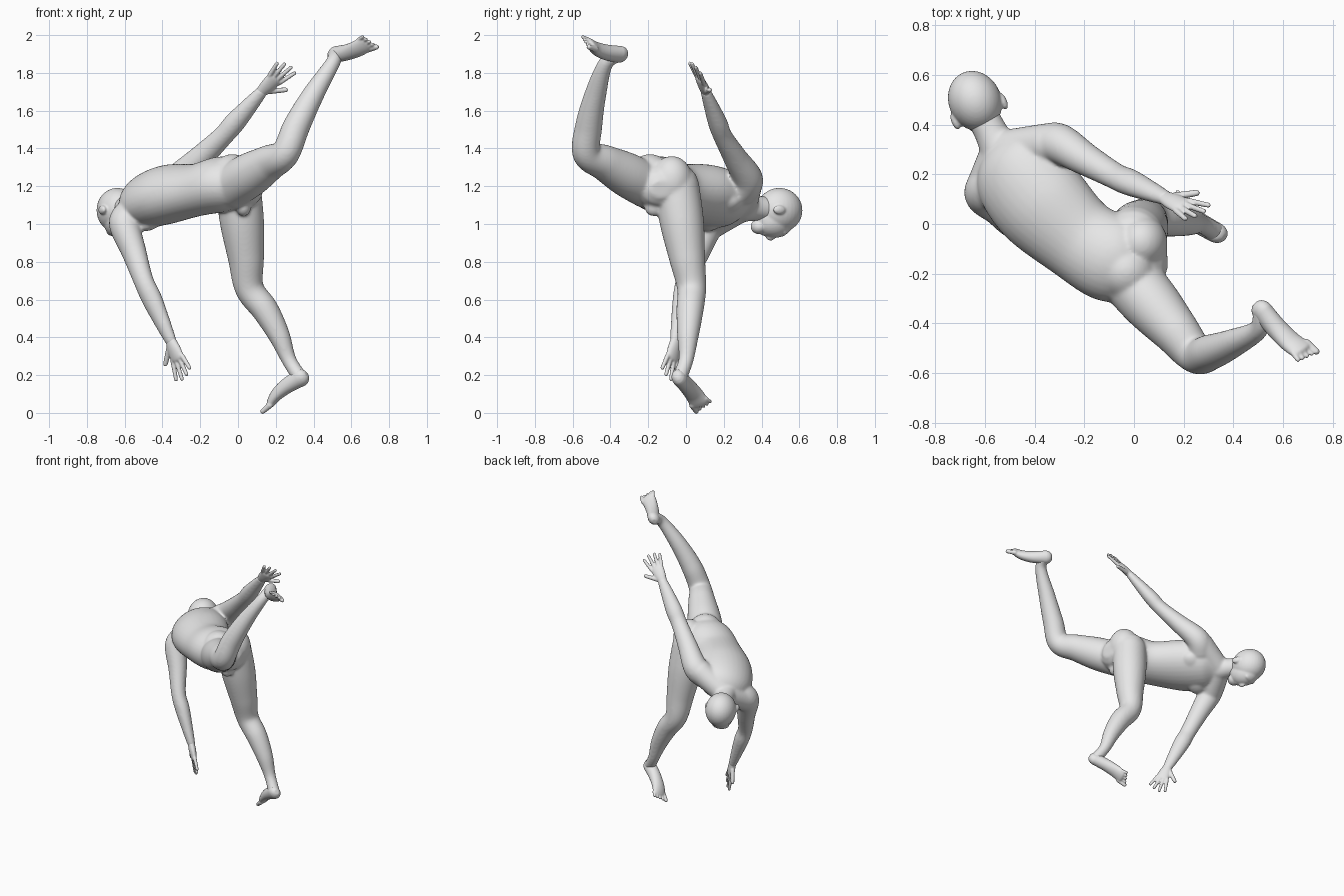
import bpy, bmesh
from math import sin, cos, pi
from mathutils import Vector as V, Matrix

cube = bpy.data.objects.get("Cube")
if cube:
    bpy.data.objects.remove(cube)

bm = bmesh.new()
SEGMENTS = 32
STEPS = 8

# Plain grey
grey = (.8, .8, .8, 1)
material = bpy.data.materials.new("plain grey")
material.use_nodes = True
material.diffuse_color = grey
material.node_tree.nodes["Principled BSDF"].inputs["Base Color"].default_value = grey


def spline(values, i, t):
    """Smooth curve through points or numbers."""
    last = len(values) - 1
    a, b, c, d = (values[min(max(k, 0), last)] for k in range(i - 1, i + 3))
    start, end = (c - a) / 2, (d - b) / 2
    return b + start * t + (3 * (c - b) - 2 * start - end) * t**2 + (2 * (b - c) + start + end) * t**3


def tube(points, radii, side, side_end=None, flat=1, flat_end=None):
    """Closed round-ended tube, wide along side and flattened across it."""
    side_end = side_end or side
    flat_end = flat_end or flat
    spans = [(i, k / STEPS) for i in range(len(points) - 1) for k in range(STEPS)]
    path = [spline(points, i, t) for i, t in spans] + [points[-1]]
    widths = [spline(radii, i, t) for i, t in spans] + [radii[-1]]
    last = len(path) - 1
    rings = []

    def ring(i, shift, scale):
        along = (path[min(i + 1, last)] - path[max(i - 1, 0)]).normalized()
        wide = side.lerp(side_end, i / last)
        wide = (wide - along * wide.dot(along)).normalized()
        deep = along.cross(wide)
        flatness = flat + (flat_end - flat) * i / last
        center = path[i] + along * shift * widths[i] * flatness
        angles = [2 * pi * k / SEGMENTS for k in range(SEGMENTS)]
        rings.append([bm.verts.new(center + (wide * cos(a) + deep * sin(a) * flatness)
                                   * widths[i] * scale) for a in angles])

    caps = [pi / 8 * k for k in range(1, 4)]
    for angle in reversed(caps):
        ring(0, -sin(angle), cos(angle))
    for i in range(last + 1):
        ring(i, 0, 1)
    for angle in caps:
        ring(last, sin(angle), cos(angle))
    for low, high in zip(rings, rings[1:]):
        for k in range(SEGMENTS):
            bm.faces.new((low[k - 1], low[k], high[k], high[k - 1]))
    bm.faces.new(rings[0][::-1])
    bm.faces.new(rings[-1])


def ball(center, radii, x=V((1, 0, 0)), y=V((0, 1, 0))):
    """Ellipsoid with its first two radii along x and y."""
    x = x.normalized()
    y = (y - x * y.dot(x)).normalized()
    turn = Matrix((x, y, x.cross(y))).transposed().to_4x4()
    place = Matrix.Translation(center) @ turn @ Matrix.Diagonal((*radii, 1))
    bmesh.ops.create_uvsphere(bm, u_segments=32, v_segments=20, radius=1, matrix=place)


def skin(name, voxel, smoothing):
    """Fuse the parts made so far into one smooth object."""
    bmesh.ops.recalc_face_normals(bm, faces=bm.faces[:])
    mesh = bpy.data.meshes.new(name)
    bm.to_mesh(mesh)
    bm.clear()
    mesh.materials.append(material)
    part = bpy.data.objects.new(name, mesh)
    bpy.context.collection.objects.link(part)
    remesh = part.modifiers.new("fuse", 'REMESH')
    remesh.mode = 'VOXEL'
    remesh.voxel_size = voxel
    remesh.use_smooth_shade = True
    soften = part.modifiers.new("soften", 'SMOOTH')
    soften.factor = .5
    soften.iterations = smoothing


def digit(start, direction, length, radius, side):
    end = start + direction.normalized() * length
    tube([start, end], [radius, radius * .8], side)


def hand(wrist, reach, thumb):
    """Palm, four spread fingers and a thumb."""
    reach, thumb = reach.normalized(), thumb.normalized()
    knuckles = wrist + reach * .1
    tube([wrist, wrist.lerp(knuckles, .5), knuckles], [.032, .042, .046],
         thumb, flat=.75, flat_end=.4)
    for spread, length in zip((-1.5, -.5, .5, 1.5), (.08, .1, .11, .1)):
        digit(knuckles + thumb * .025 * spread, reach + thumb * .17 * spread,
              length, .013, thumb)
    digit(wrist + (reach + thumb) * .03, reach + thumb, .09, .016, thumb)


def arm(socket, shoulder, elbow, wrist, side):
    points = [socket, shoulder, shoulder.lerp(elbow, .5), elbow,
              elbow.lerp(wrist, .3), elbow.lerp(wrist, .7), wrist]
    tube(points, [.09, .085, .068, .056, .058, .046, .034], side, flat_end=.8)


def foot(heel, ball_of_foot, across, big_toe):
    """Sole, instep and five toes; big_toe is its side along across."""
    across = across.normalized()
    forward = (ball_of_foot - heel).normalized()
    lift = across.cross(forward) * .015
    tube([heel, heel.lerp(ball_of_foot, .4) + lift, heel.lerp(ball_of_foot, .75) + lift,
          ball_of_foot], [.04, .044, .049, .053], across, flat=1.2, flat_end=.4)
    inner = across * big_toe
    for k in range(5):
        root = ball_of_foot + inner * (.04 - .021 * k) - forward * .01
        digit(root, forward - inner * .08 * (k - 1), .055 - .005 * k,
              .0115 if k else .017, across)


def leg(hip, knee, ankle, heel, bow, across):
    points = [hip, hip.lerp(knee, .35), hip.lerp(knee, .7), knee,
              knee.lerp(ankle, .3) + bow, knee.lerp(ankle, .65) + bow, ankle, heel]
    tube(points, [.12, .117, .096, .077, .072, .058, .04, .04], across)


# Torso, from pelvis to neck, twisting towards the lower shoulder
hips, chest = V((-.55, -.8, 0)), V((-.7, -.5, -.45))
tail, pelvis = V((.02, -.14, 1.2)), V((-.08, -.14, 1.21))
waist, ribs = V((-.22, -.06, 1.18)), V((-.38, .09, 1.155))
shoulders, nape = V((-.49, .23, 1.12)), V((-.54, .3, 1.09))
tube([tail, pelvis, waist, ribs, shoulders, nape], [.14, .178, .173, .2, .18, .1],
     hips, chest, flat=.86, flat_end=.72)
spine = nape - pelvis
front = chest.cross(spine).normalized()
for side in (-1, 1):
    pectoral = ribs.lerp(shoulders, .5) + front * .09 + chest * .09 * side
    ball(pectoral, (.085, .07, .045), chest, spine)

# Buttocks and groin
ball(V((.03, -.075, 1.23)), (.105, .11, .13))
ball(V((-.03, -.19, 1.24)), (.12, .12, .13))
ball(V((.03, -.17, 1.09)), (.04, .05, .05))

# Neck and the slopes to the shoulders
right_shoulder, left_shoulder = V((-.31, .325, 1.24)), V((-.6, .12, 1))
skull = V((-.64, .495, 1.073))
across, crown = V((.92, .39, 0)), V((-.38, .92, -.05))
tube([nape, nape.lerp(skull, .35), nape.lerp(skull, .8)], [.08, .068, .065], across)
for shoulder in (right_shoulder, left_shoulder):
    tube([nape, nape.lerp(shoulder, .85)], [.075, .085], spine)

# Right arm raised, left arm hanging
right_wrist, left_wrist = V((.125, .105, 1.7)), V((-.355, -.055, .38))
right_thumb, left_thumb = V((.62, .5, -.55)), V((-.65, .65, -.37))
arm(V((-.37, .29, 1.18)), right_shoulder, V((-.08, .195, 1.465)), right_wrist, right_thumb)
arm(V((-.56, .17, 1.05)), left_shoulder, V((-.5, 0, .7)), left_wrist, left_thumb)

# Right leg standing, left leg raised behind with a bent knee
right_heel, left_heel = V((.33, -.035, .185)), V((.517, -.352, 1.898))
leg(V((0, -.05, 1.2)), V((.06, .03, .66)), V((.27, 0, .28)), right_heel,
    V((.02, 0, 0)), V((1, 0, .3)))
leg(V((-.035, -.2, 1.2)), V((.25, -.525, 1.375)), V((.5, -.425, 1.85)), left_heel,
    V((-.015, -.02, 0)), V((.6, -.6, -.1)))
skin("body", .008, 15)

# Hands and feet
hand(right_wrist, V((.13, -.06, .13)), right_thumb)
hand(left_wrist, V((.075, -.04, -.2)), left_thumb)
foot(right_heel, V((.175, .072, .052)), V((.3, .85, .4)), -1)
foot(left_heel, V((.675, -.505, 1.953)), V((.55, .45, -.55)), 1)
skin("hands_and_feet", .005, 4)


# Head
def feature(up, out, radii, sideways=0):
    """Part of the head, placed along its own axes."""
    face = crown.cross(across)
    ball(skull + crown * up + face * out + across * sideways, radii, across, crown)


feature(0, 0, (.106, .124, .118))          # skull
feature(-.03, .06, (.08, .108, .088))      # face
feature(-.06, .05, (.072, .08, .07))       # cheeks
feature(-.115, .093, (.046, .042, .04))    # jaw
feature(-.045, .145, (.014, .026, .02))    # nose
feature(-.085, .125, (.028, .016, .015))   # lips
feature(.015, .115, (.058, .022, .025))    # brow
for side in (-1, 1):
    feature(-.045, 0, (.016, .036, .024), .104 * side)   # ear
skin("head", .006, 6)
